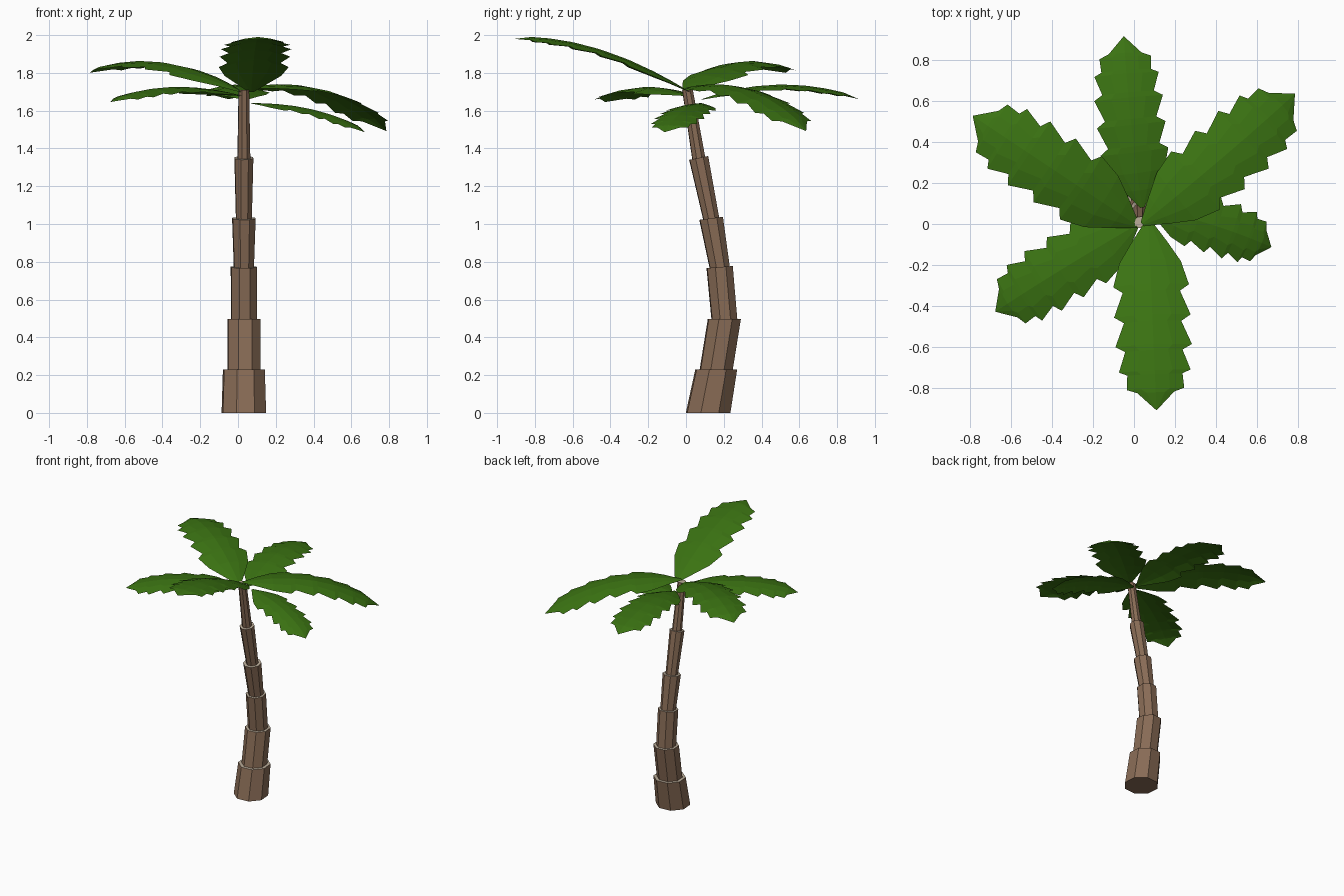
import bpy, bmesh, math
from mathutils import Vector

cube = bpy.data.objects.get("Cube")
if cube:
    bpy.data.objects.remove(cube, do_unlink=True)


def material(name, rgb):
    mat = bpy.data.materials.new(name)
    mat.use_nodes = True
    mat.diffuse_color = (*rgb, 1)
    mat.node_tree.nodes["Principled BSDF"].inputs["Base Color"].default_value = (*rgb, 1)
    return mat


bark = material("brown bark", (0.25, 0.15, 0.093))
rim = material("pale bark rim", (0.5, 0.42, 0.32))
leaf = material("leaf green", (0.043, 0.17, 0.006))


def finish(name, bm, mats):
    mesh = bpy.data.meshes.new(name)
    bm.to_mesh(mesh)
    bm.free()
    for mat in mats:
        mesh.materials.append(mat)
    obj = bpy.data.objects.new(name, mesh)
    bpy.context.collection.objects.link(obj)
    return obj


# Trunk: stacked eight-sided segments, each flaring over the next
SIDES = 8
TRUNK_X = 0.031


def ring(bm, y, z, radius, slope):
    verts = []
    for i in range(SIDES):
        a = math.tau * (i + 0.6) / SIDES
        dx, dy = radius * 1.06 * math.cos(a), radius * 1.06 * math.sin(a)
        verts.append(bm.verts.new((TRUNK_X + dx, y + dy, z + slope * dy)))
    return verts


# Joints: height, y, radius below the joint, radius above it, tilt
joints = [
    (0.0, 0.117, 0.117, 0.117, 0),
    (0.23, 0.16, 0.11, 0.087, 0),
    (0.497, 0.203, 0.087, 0.068, 0),
    (0.772, 0.178, 0.069, 0.053, 0.08),
    (1.03, 0.133, 0.062, 0.042, 0.13),
    (1.35, 0.067, 0.05, 0.034, 0.2),
    (1.71, 0.008, 0.028, 0.028, 0),
]
for n, (low, high) in enumerate(zip(joints, joints[1:]), 1):
    bm = bmesh.new()
    bottom = ring(bm, low[1], low[0], low[3], low[4])
    top = ring(bm, high[1], high[0], high[2], high[4])
    for i in range(SIDES):
        j = (i + 1) % SIDES
        bm.faces.new((bottom[i], bottom[j], top[j], top[i]))
    bm.faces.new(bottom[::-1])
    bm.faces.new(top).material_index = 1
    finish(f"trunk_segment_{n}", bm, (bark, rim))

# Frond outline: position along the midrib, half width (saw-toothed)
OUTLINE = [
    (0.0, 0.012), (0.1, 0.085), (0.2, 0.15), (0.32, 0.185), (0.355, 0.14),
    (0.48, 0.187), (0.515, 0.14), (0.64, 0.187), (0.67, 0.14), (0.78, 0.175),
    (0.8, 0.135), (0.88, 0.14), (0.9, 0.09), (1.0, 0.0),
]
# Columns across the frond, and how far each droops
COLUMNS = [(-1, 0.035), (-0.5, 0.011), (0, 0), (0.5, 0.011), (1, 0.035)]


def frond(name, base, mid, tip, width=1.0):
    base, mid, tip = Vector(base), Vector(mid), Vector(tip)
    bend = 2 * (base + tip - 2 * mid)
    start = tip - base - bend
    bm = bmesh.new()
    rows = []
    for s, half in OUTLINE:
        centre = base + start * s + bend * s * s
        tangent = (start + 2 * bend * s).normalized()
        side = tangent.cross(Vector((0, 0, 1))).normalized()
        up = side.cross(tangent)
        if half == 0:
            rows.append([bm.verts.new(centre - up * 0.01)])
            continue
        droop = half / 0.187
        rows.append([bm.verts.new(centre + (side * c * half - up * d * droop) * width)
                     for c, d in COLUMNS])
    for a, b in zip(rows, rows[1:]):
        for k in range(len(COLUMNS) - 1):
            if len(b) == 1:
                bm.faces.new((a[k], a[k + 1], b[0]))
            else:
                bm.faces.new((a[k], a[k + 1], b[k + 1], b[k]))
    finish(name, bm, (leaf,))


frond("front_frond", (0.07, 0.02, 1.7), (0.09, -0.457, 1.925), (0.11, -0.91, 1.99))
frond("back_frond", (0.04, 0.08, 1.66), (-0.015, 0.5, 1.738), (-0.05, 0.92, 1.67), 0.9)
frond("back_left_frond", (0.04, 0.0, 1.72), (0.44, 0.33, 1.71), (0.79, 0.64, 1.5))
frond("left_frond", (0.07, 0.08, 1.64), (0.4, -0.01, 1.605), (0.675, -0.115, 1.495), 0.75)
frond("back_right_frond", (0.02, -0.01, 1.7), (-0.4, 0.27, 1.855), (-0.79, 0.53, 1.81))
frond("front_right_frond", (0.02, 0.0, 1.68), (-0.35, -0.22, 1.725), (-0.68, -0.43, 1.655), 0.92)
